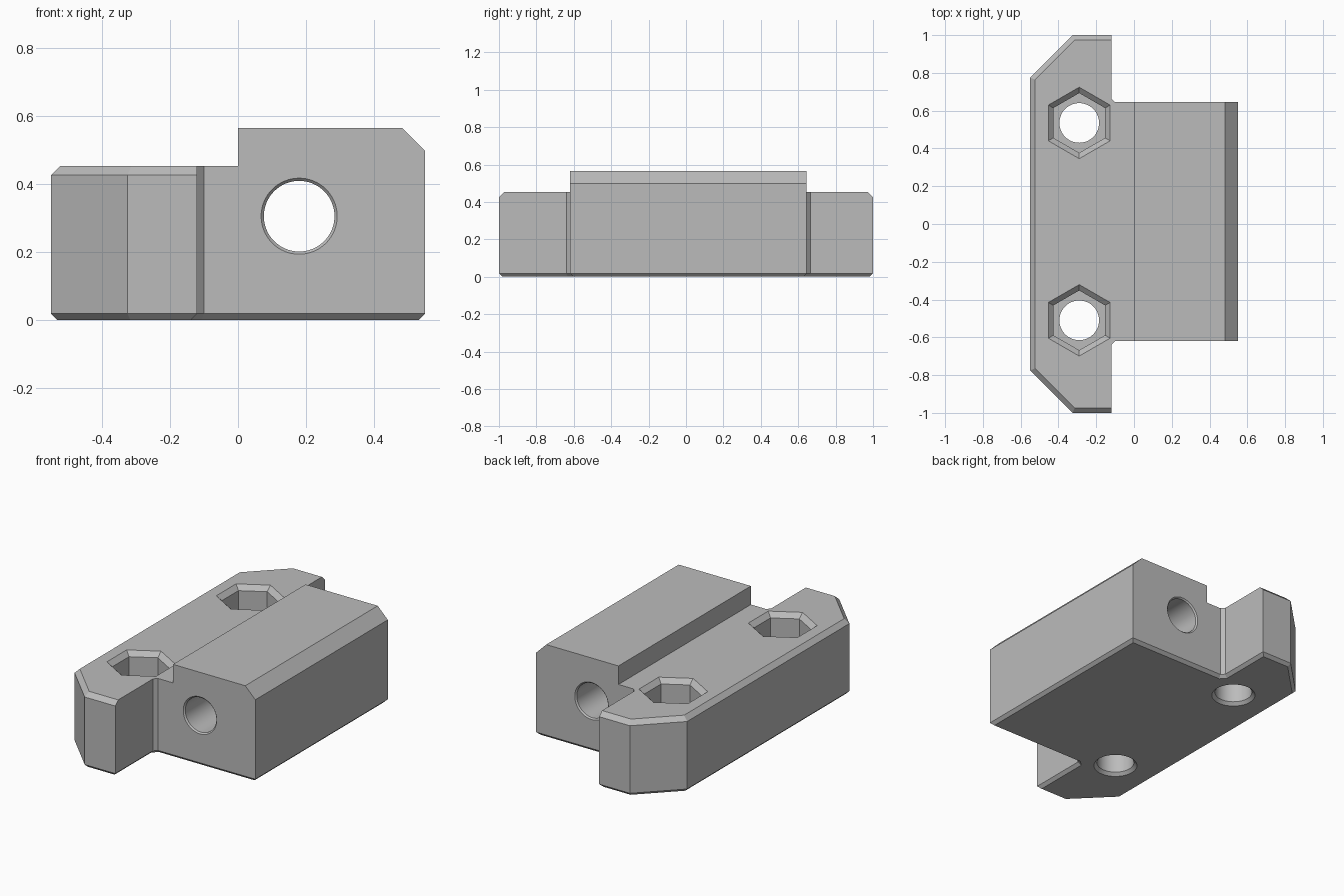
import bpy, bmesh, math
from mathutils import Vector

if "Cube" in bpy.data.objects:
    bpy.data.objects.remove(bpy.data.objects["Cube"])

grey = bpy.data.materials.new("grey plastic")
grey.diffuse_color = (0.5, 0.5, 0.5, 1)
grey.use_nodes = True
grey.node_tree.nodes["Principled BSDF"].inputs["Base Color"].default_value = grey.diffuse_color


def make_object(name, bm):
    bmesh.ops.recalc_face_normals(bm, faces=bm.faces)
    mesh = bpy.data.meshes.new(name)
    bm.to_mesh(mesh)
    bm.free()
    mesh.materials.append(grey)
    ob = bpy.data.objects.new(name, mesh)
    bpy.context.collection.objects.link(ob)
    return ob


def inset(points, dists):
    """Move each edge i -> i+1 of a counter-clockwise outline inward by dists[i]."""
    n, out = len(points), []
    normals = []
    for i in range(n):
        d = (Vector(points[(i + 1) % n]) - Vector(points[i])).normalized()
        normals.append(Vector((-d.y, d.x)))
    for i in range(n):
        a, b, da, db = normals[i - 1], normals[i], dists[i - 1], dists[i]
        det = a.x * b.y - a.y * b.x
        p = Vector(points[i])
        if abs(det) < 1e-5:
            out.append(p + b * db)
        else:
            out.append(p + Vector(((da * b.y - db * a.y) / det, (a.x * db - b.x * da) / det)))
    return out


def bridge(bm, low, high):
    for i in range(len(low)):
        j = (i + 1) % len(low)
        bm.faces.new((low[i], low[j], high[j], high[i]))


def ring(bm, points, z):
    return [bm.verts.new((p[0], p[1], z)) for p in points]


# Bracket body: T-shaped outline with chamfered corners
F, B = -0.62, 0.645
outline = [(-0.55, -0.775), (-0.325, -1), (-0.12, -1), (-0.12, F - 0.02), (-0.10, F),
           (0, F), (0.55, F), (0.55, B), (0, B),
           (-0.10, B), (-0.12, B + 0.02), (-0.12, 1), (-0.325, 1), (-0.55, 0.775)]
n = len(outline)
top_edges = [0.027 if i in (0, 1, 11, 12, 13) else 0 for i in range(n)]
bm = bmesh.new()
rings = [ring(bm, inset(outline, [0.018] * n), 0),
         ring(bm, outline, 0.018),
         ring(bm, outline, 0.426),
         ring(bm, inset(outline, top_edges), 0.453)]
bm.faces.new(rings[0])
for low, high in zip(rings, rings[1:]):
    bridge(bm, low, high)
flange_top = rings[3]
bm.faces.new(flange_top[:6] + flange_top[8:])

# Raised block on the right with a sloped outer edge
block = flange_top[5:9]
shoulder = ring(bm, [(0, F), (0.55, F), (0.55, B), (0, B)], 0.498)
crown = ring(bm, [(0, F), (0.483, F), (0.483, B), (0, B)], 0.565)
bridge(bm, block, shoulder)
bridge(bm, shoulder, crown)
bm.faces.new(crown)
bmesh.ops.recalc_face_normals(bm, faces=bm.faces)
bmesh.ops.dissolve_limit(bm, angle_limit=0.01, verts=bm.verts, edges=bm.edges)
bracket = make_object("mounting_bracket", bm)


def cutter(name, profile, sides, location, along_y=False):
    """Turned tool from (radius, height) pairs."""
    bm = bmesh.new()
    turn = [(math.sin(2 * math.pi * i / sides), math.cos(2 * math.pi * i / sides))
            for i in range(sides)]
    loops = [ring(bm, [(r * x, r * y) for x, y in turn], z) for r, z in profile]
    for low, high in zip(loops, loops[1:]):
        bridge(bm, low, high)
    bm.faces.new(loops[0])
    bm.faces.new(loops[-1])
    if along_y:
        for v in bm.verts:
            v.co = (v.co.x, v.co.z, v.co.y)
    for v in bm.verts:
        v.co += Vector(location)
    ob = make_object(name, bm)
    ob.hide_render = True
    return ob


# Rod bore, bolt holes with countersunk bottoms, hexagonal nut pockets
cutters = [cutter("rod_bore_cutter",
                  [(0.122, F - 0.01), (0.104, F + 0.008), (0.104, B - 0.008), (0.122, B + 0.01)],
                  64, (0.18, 0, 0.305), True)]
for y in (-0.51, 0.535):
    cutters.append(cutter("bolt_hole_cutter", [(0.133, -0.01), (0.105, 0.018), (0.105, 0.4)],
                          48, (-0.29, y, 0)))
    cutters.append(cutter("nut_pocket_cutter", [(0.158, 0.2), (0.158, 0.425), (0.198, 0.461)],
                          6, (-0.29, y, 0)))

bpy.context.view_layer.objects.active = bracket
for c in cutters:
    mod = bracket.modifiers.new(c.name, 'BOOLEAN')
    mod.operation = 'DIFFERENCE'
    mod.solver = 'EXACT'
    mod.object = c
    bpy.ops.object.modifier_apply(modifier=mod.name)
for c in cutters:
    bpy.data.objects.remove(c)

# Smooth bores, crisp edges elsewhere
bpy.ops.object.select_all(action='DESELECT')
bracket.select_set(True)
bpy.ops.object.shade_smooth_by_angle(angle=math.radians(20))
